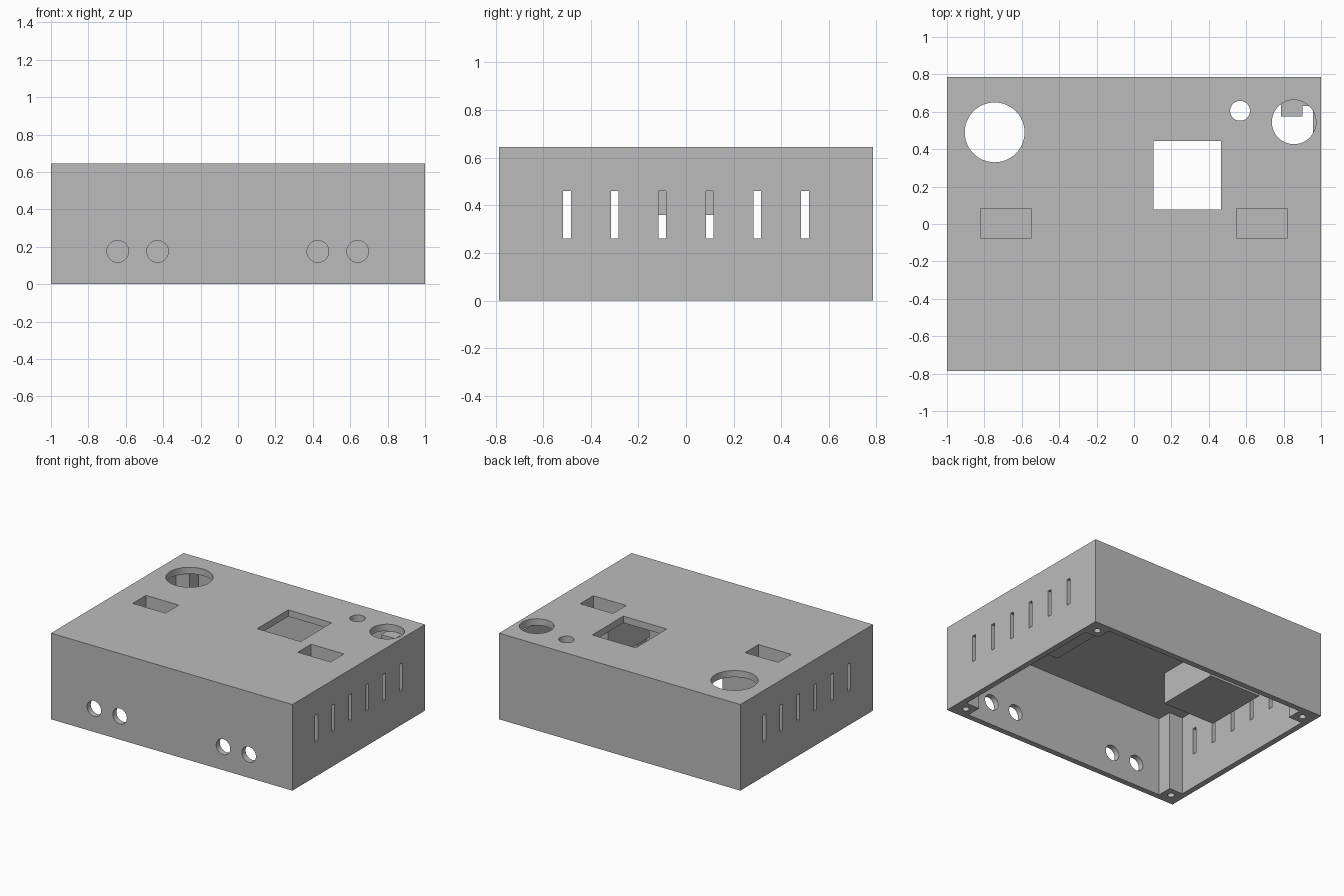
import bpy
import math

cube = bpy.data.objects.get("Cube")
if cube:
    bpy.data.objects.remove(cube, do_unlink=True)

# One plain grey for the whole enclosure
grey = bpy.data.materials.new("plain_grey")
grey.use_nodes = True
colour = (0.5, 0.5, 0.5, 1)
grey.diffuse_color = colour
grey.node_tree.nodes["Principled BSDF"].inputs["Base Color"].default_value = colour

W, D, H = 1.0, 0.785, 0.645      # half width, half depth, height
WALL, CEILING = 0.043, 0.595
BELOW = -0.1                     # excess trimmed off at the end


def box(name, x0, x1, y0, y1, z0, z1):
    bpy.ops.mesh.primitive_cube_add(
        size=1, location=((x0 + x1) / 2, (y0 + y1) / 2, (z0 + z1) / 2))
    ob = bpy.context.object
    ob.name = name
    ob.scale = (x1 - x0, y1 - y0, z1 - z0)
    bpy.ops.object.transform_apply(location=True, rotation=True, scale=True)
    ob.data.materials.append(grey)
    return ob


def cylinder(name, centre, radius, length, tilt=0):
    bpy.ops.mesh.primitive_cylinder_add(
        vertices=48, radius=radius, depth=length, location=centre,
        rotation=(tilt, 0, 0))
    ob = bpy.context.object
    ob.name = name
    bpy.ops.object.transform_apply(location=True, rotation=True, scale=True)
    ob.data.materials.append(grey)
    return ob


def combine(tool, operation):
    mod = body.modifiers.new(tool.name, "BOOLEAN")
    mod.operation = operation
    mod.solver = "EXACT"
    mod.object = tool
    bpy.ops.object.select_all(action="DESELECT")
    bpy.context.view_layer.objects.active = body
    body.select_set(True)
    bpy.ops.object.modifier_apply(modifier=mod.name)
    bpy.data.objects.remove(tool, do_unlink=True)


def add(tool):
    combine(tool, "UNION")


def cut(tool):
    combine(tool, "DIFFERENCE")


# Open-bottomed shell
body = box("enclosure", -W, W, -D, D, BELOW, H)
cut(box("cavity", WALL - W, W - WALL, WALL - D, D - WALL, BELOW * 2, CEILING))

# Corner screw posts
for sx in (-1, 1):
    for sy in (-1, 1):
        xs = sorted((sx * (W - 0.155), sx * (W - 0.02)))
        ys = sorted((sy * (D - 0.155), sy * (D - 0.02)))
        add(box("screw_post", *xs, *ys, BELOW, 0.62))

# Pocket housings under the lid, and the small back bracket
for sx in (-1, 1):
    xs = sorted((sx * 0.475, sx * 0.905))
    add(box("pocket_housing", *xs, -0.245, 0.245, 0.36, 0.62))
add(box("back_bracket", 0.785, 0.9, 0.575, D - 0.02, 0.4, 0.62))

# Openings in the lid
for x, y, r in ((-0.745, 0.49, 0.16), (0.567, 0.605, 0.053), (0.855, 0.545, 0.118)):
    cut(cylinder("lid_hole", (x, y, CEILING + 0.097), r, 0.2))
cut(box("lid_window", 0.105, 0.465, 0.077, 0.445, CEILING - 0.02, 0.8))
for sx in (-1, 1):
    xs = sorted((sx * 0.548, sx * 0.82))
    cut(box("lid_pocket", *xs, -0.075, 0.082, 0.4, 0.8))

# Round ports in the front wall
for x in (-0.643, -0.43, 0.427, 0.64):
    cut(cylinder("front_port", (x, -D, 0.175), 0.058, 0.16, math.pi / 2))

# Vent slots in both side walls
for side in (-W, W):
    for i in range(6):
        y = -0.5 + 0.2 * i
        cut(box("vent_slot", side - 0.06, side + 0.06,
                y - 0.016, y + 0.016, 0.26, 0.46))

# Screw holes in the posts
for sx in (-1, 1):
    for sy in (-1, 1):
        cut(cylinder("screw_hole", (sx * (W - 0.09), sy * (D - 0.09), 0.05), 0.024, 0.5))

# Trim the underside level
cut(box("underside_trim", -2, 2, -2, 2, -1, 0))

bpy.context.view_layer.objects.active = body
body.select_set(True)
bpy.ops.object.shade_smooth_by_angle(angle=math.radians(30))
